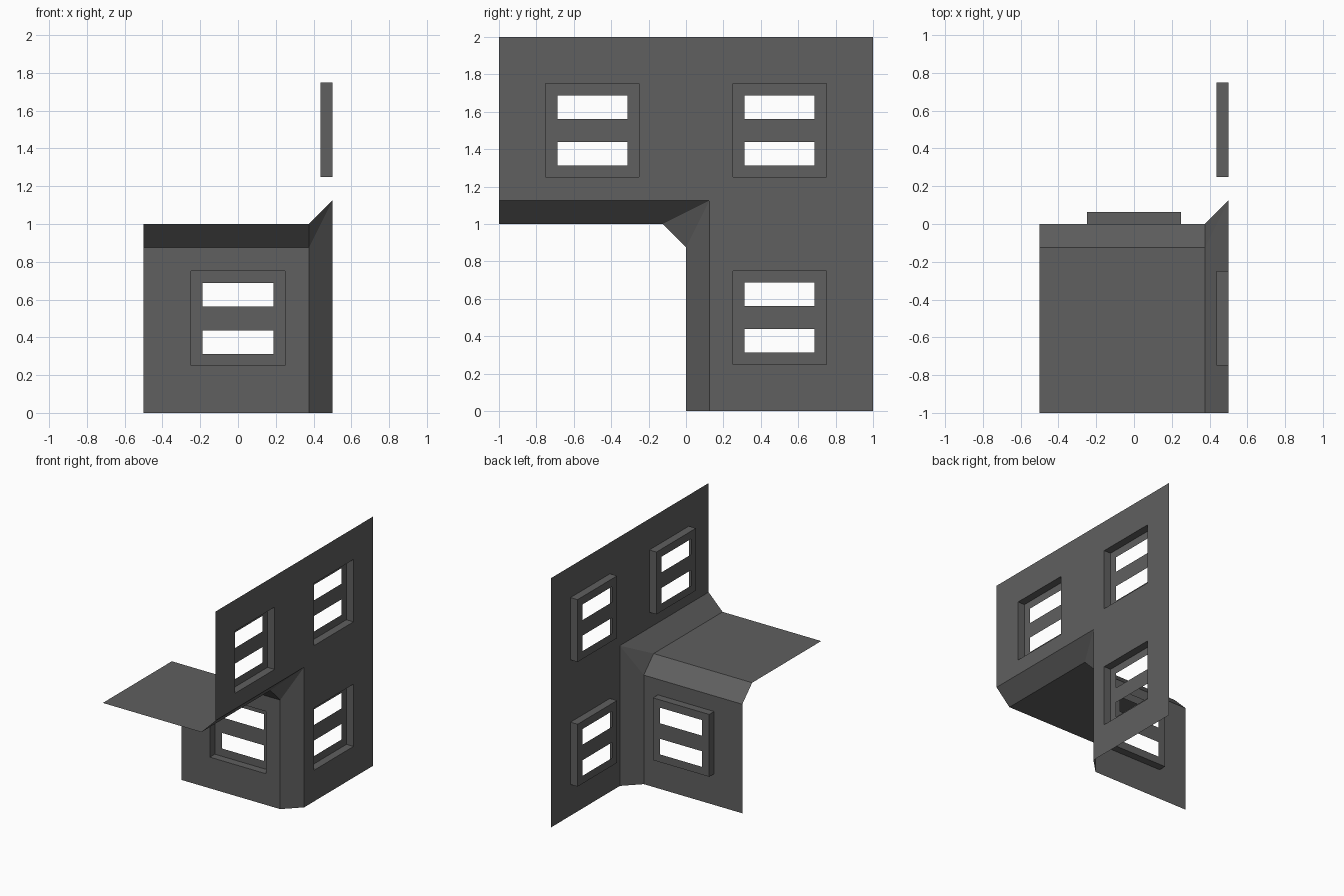
import bpy
import bmesh

if "Cube" in bpy.data.objects:
    bpy.data.objects.remove(bpy.data.objects["Cube"])

grey = bpy.data.materials.new("dark_grey")
grey.diffuse_color = (0.115, 0.115, 0.115, 1)
grey.use_nodes = True
grey.node_tree.nodes["Principled BSDF"].inputs["Base Color"].default_value = grey.diffuse_color


def build(name, polygons):
    """Make one object from polygons, welding shared corners."""
    bm = bmesh.new()
    for poly in polygons:
        bm.faces.new([bm.verts.new(p) for p in poly])
    bmesh.ops.remove_doubles(bm, verts=bm.verts, dist=1e-5)
    mesh = bpy.data.meshes.new(name)
    bm.to_mesh(mesh)
    bm.free()
    mesh.materials.append(grey)
    obj = bpy.data.objects.new(name, mesh)
    bpy.context.collection.objects.link(obj)
    return obj


# Wall coordinates: u along, v up, d inward from the outer skin
def right(u, v, d=0):
    return (0.5 - d, u, v)


def front(u, v, d=0):
    return (u, d, v)


def sheet(us, vs, keep, place, d=0):
    """Grid of quads, keeping the cells whose centre passes the test."""
    return [[place(u0, v0, d), place(u1, v0, d), place(u1, v1, d), place(u0, v1, d)]
            for u0, u1 in zip(us, us[1:]) for v0, v1 in zip(vs, vs[1:])
            if keep((u0 + u1) / 2, (v0 + v1) / 2)]


H, IN, BAR, DEPTH = 0.25, 0.1875, 0.0625, 0.0625


def window(name, place, cu, cv):
    """Recessed square frame with two open panes."""
    us = [cu + a for a in (-H, -IN, IN, H)]
    vs = [cv + a for a in (-H, -IN, -BAR, BAR, IN, H)]
    solid = lambda u, v: not (abs(u - cu) < IN and BAR < abs(v - cv) < IN)
    polys = sheet(us, vs, solid, place, DEPTH)
    ring = [(cu - H, cv - H), (cu + H, cv - H), (cu + H, cv + H), (cu - H, cv + H)]
    for p, q in zip(ring, ring[1:] + ring[:1]):
        polys.append([place(*p), place(*q), place(*q, DEPTH), place(*p, DEPTH)])
    build(name, polys)


def clear(wins):
    return lambda u, v: all(abs(u - a) > H or abs(v - b) > H for a, b in wins)


# Right wall: L shape with three window openings
side_wins = [(-0.5, 1.5), (0.5, 1.5), (0.5, 0.5)]
open_side = clear(side_wins)
build("side_wall", sheet([-1, -0.75, -0.25, 0.125, 0.25, 0.75, 1],
                         [0, 0.25, 0.75, 1.125, 1.25, 1.75, 2],
                         lambda u, v: open_side(u, v) and (u > 0.125 or v > 1.125), right))
for i, w in enumerate(side_wins):
    window(f"side_window_{i + 1}", right, *w)

# Recessed front wall with its window
build("front_wall", sheet([-0.5, -0.25, 0.25, 0.375], [0, 0.25, 0.75, 0.875],
                          clear([(0, 0.5)]), front))
window("front_window", front, 0, 0.5)

# Overhang and the chamfers that meet at the inner corner
A, B, C = (0.375, 0, 0.875), (0.375, -0.125, 1), (0.5, 0.125, 1.125)
build("overhang", [[(-0.5, -0.125, 1), B, (0.375, -1, 1), (-0.5, -1, 1)]])
build("chamfers", [
    [(0.375, 0, 0), (0.5, 0.125, 0), C, A],
    [(-0.5, 0, 0.875), A, B, (-0.5, -0.125, 1)],
    [B, C, (0.5, -1, 1.125), (0.375, -1, 1)],
    [A, C, B],
])
